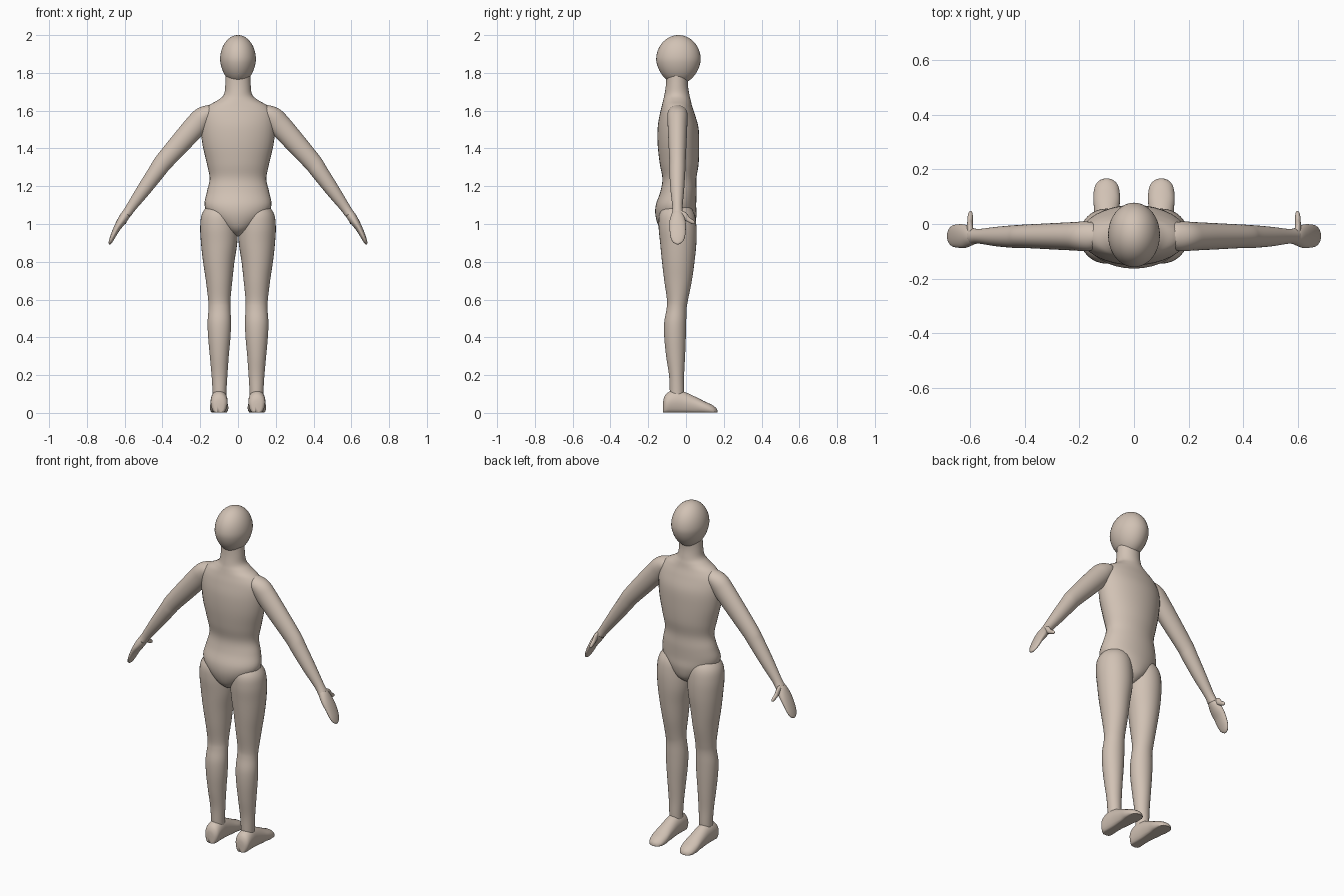
import bpy, bmesh, math
from mathutils import Vector

skin = bpy.data.materials.new("warm beige skin")
skin.diffuse_color = (0.64, 0.54, 0.46, 1)


def spline(rows, steps=5):
    """Catmull-Rom interpolation of equally long rows."""
    out = []
    for i in range(len(rows) - 1):
        p = [rows[max(0, min(len(rows) - 1, i + k))] for k in (-1, 0, 1, 2)]
        for s in range(steps):
            t = s / steps
            out.append([0.5 * (2 * b + (c - a) * t + (2 * a - 5 * b + 4 * c - d) * t * t
                               + (3 * b - a - 3 * c + d) * t ** 3) for a, b, c, d in zip(*p)])
    out.append(list(rows[-1]))
    return out


def loft(name, rows, axis, flat=None, side=1, sides=32):
    """Smooth tube through rows of (x, y, z, radius along axis, other radius)."""
    rows = spline(rows)
    pts = [Vector((r[0] * side, r[1], r[2])) for r in rows]
    bm = bmesh.new()
    rings = []
    for i, r in enumerate(rows):
        tangent = (pts[min(i + 1, len(pts) - 1)] - pts[max(i - 1, 0)]).normalized()
        u = Vector(flat[0]) if flat else (Vector(axis) - tangent * tangent.dot(Vector(axis))).normalized()
        v = Vector(flat[1]) if flat else tangent.cross(u).normalized()
        ring = []
        for k in range(sides):
            a = math.tau * k / sides
            ring.append(bm.verts.new(pts[i] + u * max(r[3], 0.001) * math.cos(a)
                                     + v * max(r[4], 0.001) * math.sin(a)))
        rings.append(ring)
    for a, b in zip(rings, rings[1:]):
        for k in range(sides):
            n = (k + 1) % sides
            bm.faces.new((a[k], a[n], b[n], b[k]))
    bm.faces.new(rings[0])
    bm.faces.new(rings[-1])
    return finish(name, bm)


def finish(name, bm):
    bmesh.ops.recalc_face_normals(bm, faces=bm.faces)
    for f in bm.faces:
        f.smooth = True
    me = bpy.data.meshes.new(name)
    bm.to_mesh(me)
    bm.free()
    me.materials.append(skin)
    ob = bpy.data.objects.new(name, me)
    bpy.context.collection.objects.link(ob)
    return ob


LEVEL = ((1, 0, 0), (0, 1, 0))

# torso and neck: centre y, height, half width, half depth
torso = [(-.05, .935, .005, .01), (-.05, .945, .03, .05), (-.05, .98, .085, .09),
         (-.053, 1.04, .15, .108), (-.053, 1.1, .177, .107), (-.04, 1.17, .165, .096),
         (-.035, 1.24, .15, .09), (-.036, 1.32, .165, .103), (-.04, 1.42, .188, .11),
         (-.042, 1.51, .197, .108), (-.046, 1.58, .19, .093), (-.048, 1.625, .158, .08),
         (-.048, 1.655, .108, .073), (-.048, 1.685, .075, .066), (-.048, 1.74, .067, .058),
         (-.045, 1.82, .065, .058)]
loft("torso", [(0, y, z, a, b) for y, z, a, b in torso], None, LEVEL)

# egg-shaped head, narrower toward the chin
bm = bmesh.new()
bmesh.ops.create_uvsphere(bm, u_segments=40, v_segments=28, radius=1)
for v in bm.verts:
    taper = 1 + 0.10 * min(v.co.z, 0)
    v.co = Vector((v.co.x * .095 * taper, v.co.y * .118 * taper - .04, 1.87 + v.co.z * .13))
finish("head", bm)

# leg: centre x, centre y, height, half width, half depth
leg = [(.09, -.048, 1.12, .05, .05), (.098, -.048, 1.06, .09, .09), (.101, -.045, .99, .099, .1),
       (.1, -.041, .9, .096, .096), (.102, -.041, .8, .083, .086), (.1, -.042, .7, .07, .073),
       (.099, -.045, .6, .059, .056), (.098, -.05, .55, .058, .053), (.099, -.057, .48, .062, .058),
       (.099, -.058, .4, .059, .057), (.099, -.055, .3, .05, .05), (.098, -.05, .2, .042, .04),
       (.098, -.048, .12, .037, .038), (.098, -.048, .06, .035, .036)]

# foot: y, top height, half width
foot = [(-.122, .05, .012), (-.117, .08, .03), (-.1, .105, .043), (-.06, .122, .045), (-.01, .112, .044),
        (.05, .085, .046), (.1, .06, .049), (.14, .042, .042), (.16, .03, .025), (.167, .02, .006)]

# arm and hand: x, y, z, half width along y, half thickness
arm = [(.12, -.045, 1.6, .03, .03), (.15, -.045, 1.59, .05, .042), (.185, -.045, 1.565, .054, .056),
       (.22, -.045, 1.525, .052, .06), (.3, -.045, 1.435, .048, .056), (.395, -.045, 1.327, .043, .049),
       (.43, -.046, 1.278, .042, .045), (.5, -.046, 1.18, .036, .037), (.565, -.045, 1.09, .027, .027),
       (.59, -.045, 1.053, .03, .025)]
hand = [(.575, -.045, 1.075, .022, .02), (.597, -.045, 1.045, .034, .025), (.62, -.045, 1.01, .043, .023),
        (.642, -.044, .975, .043, .018), (.662, -.044, .935, .039, .014), (.674, -.044, .908, .028, .01),
        (.68, -.044, .896, .012, .006), (.682, -.044, .893, .002, .002)]
thumb = [(.597, -.04, 1.06, .012, .016), (.6, -.012, 1.045, .011, .019), (.6, .01, 1.025, .01, .013),
         (.599, .032, 1.012, .009, .011), (.598, .043, 1.005, .006, .007), (.598, .047, 1.003, .001, .001)]

for label, s in (("right", 1), ("left", -1)):
    loft(label + "_leg", [r for r in leg], None, LEVEL, s)
    ob = loft(label + "_foot", [(.1, y, t / 2, w, t / 2) for y, t, w in foot], None,
              ((1, 0, 0), (0, 0, 1)), s)
    # flat sole: push the lower half of each section down to the ground
    for v in ob.data.vertices:
        c = v.co
        if c.z < .045:
            c.z = max(.003, c.z * 1.0 - .014 * (1 - c.z / .045))
    loft(label + "_arm", arm, (0, 1, 0), side=s)
    loft(label + "_hand", hand, (0, 1, 0), side=s)
    loft(label + "_thumb", thumb, (1, 0, 0), side=s, sides=16)
    for ob_name in ("_foot",):
        bpy.data.objects[label + ob_name].data.update()
